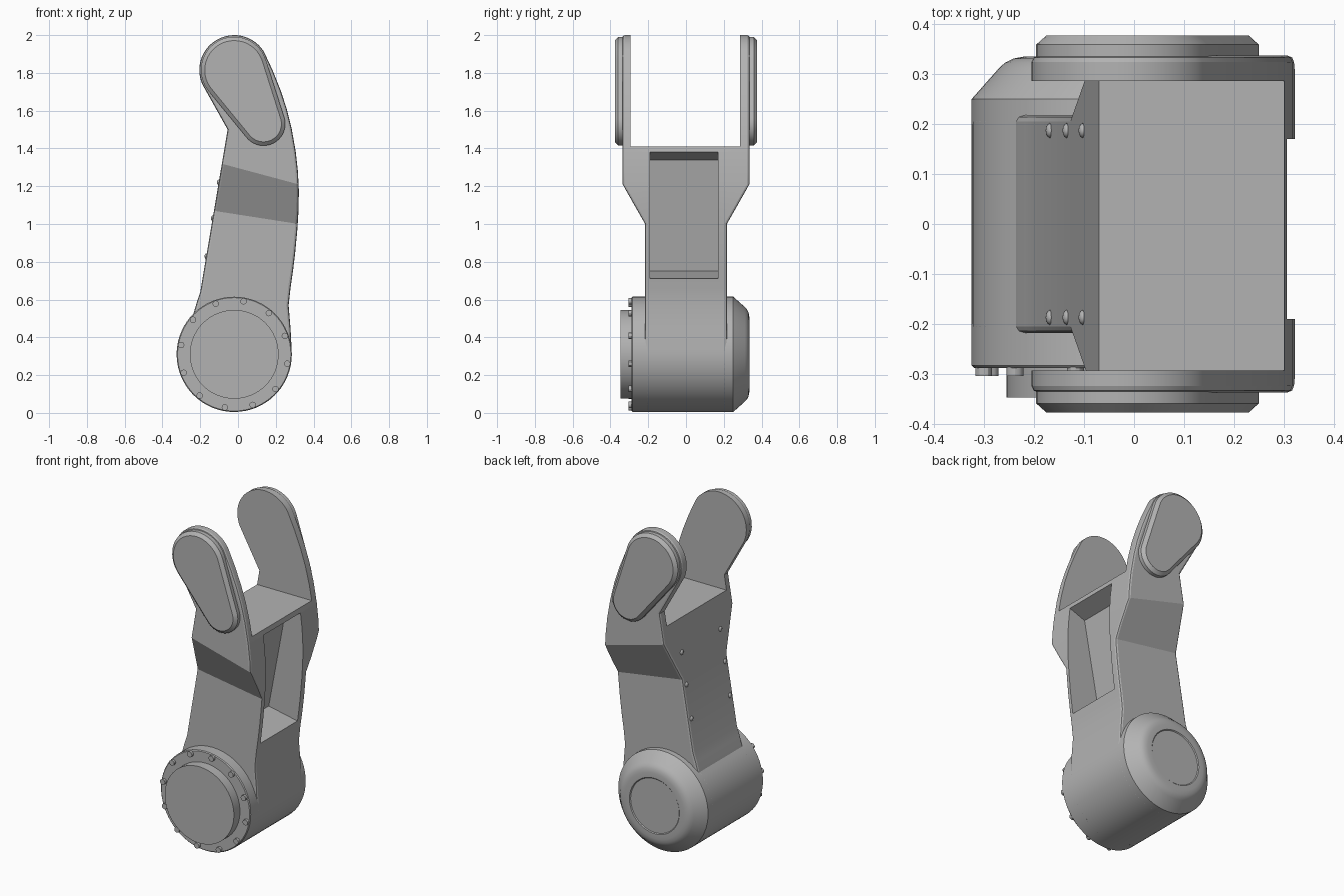
import bpy, bmesh
from math import sin, cos, radians, acos, atan2, degrees, hypot
from mathutils import Vector

cube = bpy.data.objects.get("Cube")
if cube:
    bpy.data.objects.remove(cube, do_unlink=True)

grey = bpy.data.materials.new("metal grey")
grey.use_nodes = True
COLOUR = (0.45, 0.45, 0.45, 1)
grey.diffuse_color = COLOUR
grey.node_tree.nodes["Principled BSDF"].inputs["Base Color"].default_value = COLOUR


def arc(centre, r, a0, a1, n):
    """Points (x, z) on an arc, angles in degrees."""
    angles = [radians(a0 + (a1 - a0) * i / n) for i in range(n + 1)]
    return [(centre[0] + r * cos(a), centre[1] + r * sin(a)) for a in angles]


def circle(centre, r, n=64):
    return arc(centre, r, 0, 360, n)[:-1]


def capsule(c1, r1, c2, r2):
    """Outline around two circles of different size."""
    dx, dz = c2[0] - c1[0], c2[1] - c1[1]
    axis = degrees(atan2(dz, dx))
    t = degrees(acos((r1 - r2) / hypot(dx, dz)))
    return arc(c1, r1, axis + t, axis + 360 - t, 28) + arc(c2, r2, axis - t, axis + t, 20)


def loft(rings):
    """Closed solid through matching (y, outline) rings."""
    bm = bmesh.new()
    loops = [[bm.verts.new((x, y, z)) for x, z in pts] for y, pts in rings]
    n = len(loops[0])
    for a, b in zip(loops, loops[1:]):
        for i in range(n):
            j = (i + 1) % n
            bm.faces.new((a[i], a[j], b[j], b[i]))
    bm.faces.new(loops[0])
    bm.faces.new(loops[-1])
    bmesh.ops.recalc_face_normals(bm, faces=bm.faces)
    return bm


def add(name, bm):
    mesh = bpy.data.meshes.new(name)
    bm.to_mesh(mesh)
    bm.free()
    mesh.materials.append(grey)
    ob = bpy.data.objects.new(name, mesh)
    bpy.context.collection.objects.link(ob)
    return ob


def smooth(ob, angle=30):
    bpy.ops.object.select_all(action='DESELECT')
    bpy.context.view_layer.objects.active = ob
    ob.select_set(True)
    bpy.ops.object.shade_smooth_by_angle(angle=radians(angle))


HUB = (-0.02, 0.31)
TIP = (-0.02, 1.815)

# Arm side outline: hub, curved outer edge, tip, straight inner edge
outline = arc(HUB, 0.305, 135, 365, 44)
outline += [(0.278, 0.45), (0.268, 0.57), (0.278, 0.66), (0.291, 0.75), (0.303, 0.85),
            (0.314, 0.97), (0.321, 1.08), (0.322, 1.18), (0.317, 1.28), (0.306, 1.38),
            (0.285, 1.5), (0.258, 1.61), (0.225, 1.71), (0.185, 1.81)]
outline += arc(TIP, 0.185, 32, 205, 26)
outline += [(-0.055, 1.5), (-0.2, 0.64), (-0.217, 0.59)]


def flare_low(x):
    return 1.05 - 0.156 * x


def flare_high(x):
    return 1.296 - 0.268 * x


# Arm body: widen the upper part between two slanted cut lines
bm = loft([(-1, outline), (1, outline)])
for line in (flare_low, flare_high):
    slope = line(1) - line(0)
    bmesh.ops.bisect_plane(bm, geom=bm.verts[:] + bm.edges[:] + bm.faces[:],
                           plane_co=(0, 0, line(0)), plane_no=Vector((-slope, 0, 1)).normalized())
for v in bm.verts:
    lo, hi = flare_low(v.co.x), flare_high(v.co.x)
    t = min(1, max(0, (v.co.z - lo) / (hi - lo)))
    v.co.y *= 0.218 + 0.119 * t
bmesh.ops.recalc_face_normals(bm, faces=bm.faces)
arm = add("arm_body", bm)

bevel = arm.modifiers.new("edge_rounding", 'BEVEL')
bevel.width, bevel.segments = 0.013, 2
bevel.limit_method, bevel.angle_limit = 'ANGLE', radians(50)
bevel.use_clamp_overlap = False

# Fork gap between the plates, and the tapered pocket in the outer side
gap = [(-1, 1.41), (1, 1.41), (1, 2.5), (-1, 2.5)]
pocket = [(0.09, 0.75), (0.4, 0.687), (0.4, 1.416), (0.2, 1.34)]
cutters = [add("fork_gap_cutter", loft([(-0.293, gap), (0.286, gap)])),
           add("pocket_cutter", loft([(-0.19, pocket), (0.17, pocket)]))]
for c in cutters:
    c.hide_render = True
    mod = arm.modifiers.new(c.name, 'BOOLEAN')
    mod.operation, mod.solver, mod.object = 'DIFFERENCE', 'EXACT', c

# Bake the cuts so that shading follows the final edges
bpy.context.view_layer.update()
baked = bpy.data.meshes.new_from_object(
    arm.evaluated_get(bpy.context.evaluated_depsgraph_get()))
arm.modifiers.clear()
arm.data = baked
for c in cutters:
    bpy.data.objects.remove(c, do_unlink=True)
smooth(arm, 20)

# Pads on the outside of both plates
for side, name in ((-1, "front_pad"), (1, "back_pad")):
    rings = [(side * y, capsule(TIP, 0.176 - inset, (0.135, 1.53), 0.115 - inset))
             for y, inset in ((0.32, 0), (0.359, 0), (0.377, 0.02))]
    smooth(add(name, loft(rings)))


# Hub parts turned around the y axis
def turned(name, profile):
    smooth(add(name, loft([(y, circle(HUB, r)) for r, y in profile])))


turned("front_flange", [(0.305, -0.2), (0.305, -0.283), (0.3, -0.288)])
turned("front_cap", [(0.235, -0.27), (0.235, -0.347)])
turned("back_cover", [(0.305, 0.2), (0.305, 0.25), (0.25, 0.312), (0.238, 0.323),
                      (0.222, 0.331), (0.2, 0.335), (0.17, 0.335), (0.165, 0.33)])

# Ring of flange bolts
for i, (x, z) in enumerate(arc(HUB, 0.285, 80, 410, 11)):
    ring = circle((x, z), 0.017, 12)
    smooth(add(f"flange_bolt_{i + 1}", loft([(-0.27, ring), (-0.304, ring)])))

# Rivets along the inner edge of the arm
for side, label in ((-1, "front"), (1, "back")):
    for i, z in enumerate((0.83, 1.03, 1.22)):
        bm = bmesh.new()
        bmesh.ops.create_uvsphere(bm, u_segments=12, v_segments=8, radius=0.015)
        x = -0.2 + (z - 0.64) * 0.1686
        bmesh.ops.scale(bm, vec=(0.6, 1, 1), verts=bm.verts)
        bmesh.ops.translate(bm, vec=(x, side * 0.187, z), verts=bm.verts)
        smooth(add(f"{label}_rivet_{i + 1}", bm), 60)
